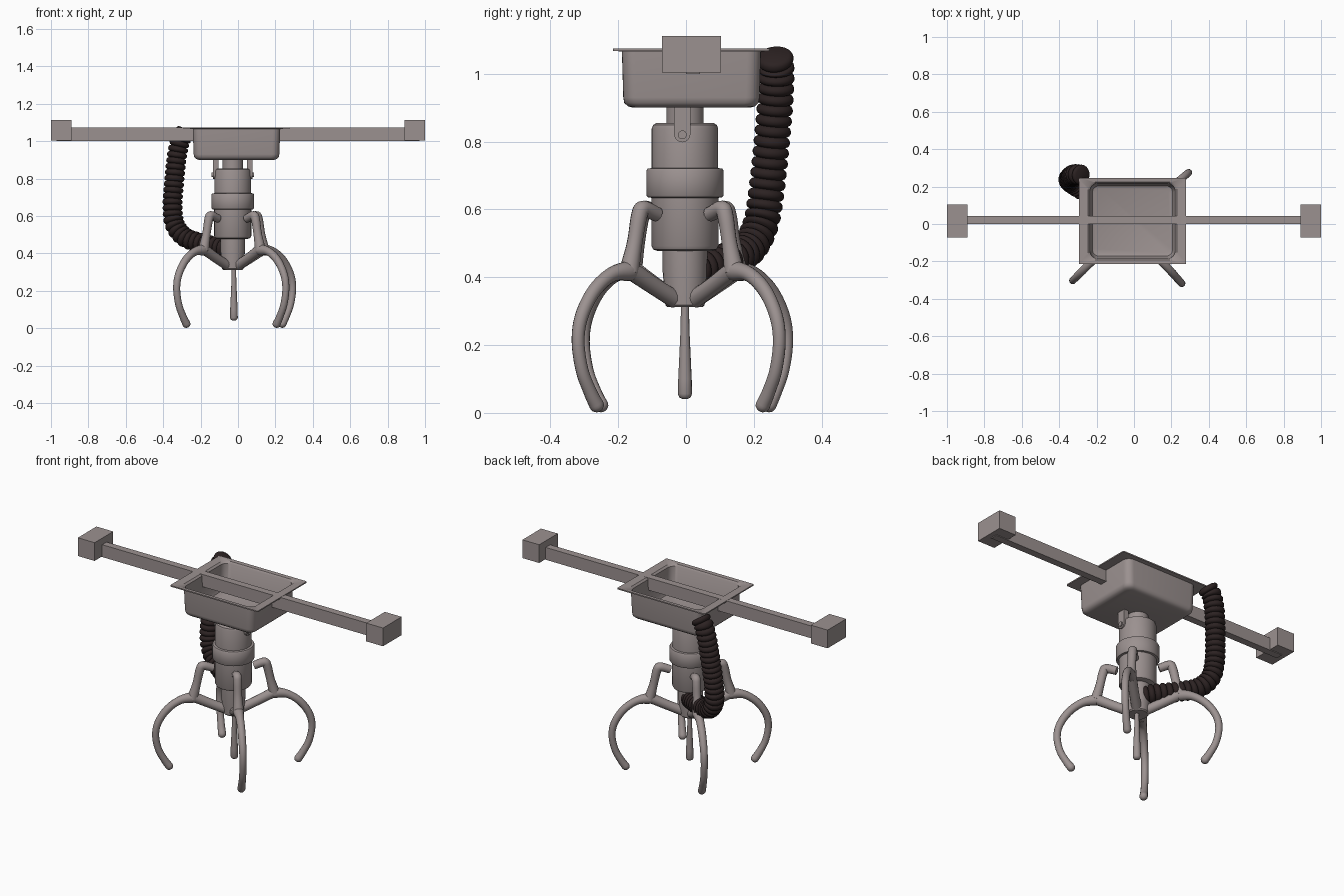
import bpy, bmesh, math
from mathutils import Vector, Quaternion

if "Cube" in bpy.data.objects:
    bpy.data.objects.remove(bpy.data.objects["Cube"])


def material(name, rgb):
    m = bpy.data.materials.new(name)
    m.diffuse_color = (*rgb, 1)
    m.use_nodes = True
    m.node_tree.nodes["Principled BSDF"].inputs["Base Color"].default_value = m.diffuse_color
    return m


GREY = material("warm_grey", (0.33, 0.285, 0.28))
DARK = material("dark_brown", (0.025, 0.016, 0.016))
CX, CY = -0.028, -0.003          # axis of the claw


def finish(bm, name, mat, angle=None):
    bmesh.ops.recalc_face_normals(bm, faces=bm.faces)
    me = bpy.data.meshes.new(name)
    bm.to_mesh(me)
    bm.free()
    me.materials.append(mat)
    ob = bpy.data.objects.new(name, me)
    bpy.context.collection.objects.link(ob)
    if angle:
        bpy.ops.object.select_all(action='DESELECT')
        ob.select_set(True)
        bpy.context.view_layer.objects.active = ob
        bpy.ops.object.shade_smooth_by_angle(angle=math.radians(angle))
    return ob


def loft(bm, rings):
    """Skin a list of equally long point rings and cap both ends."""
    vs = [[bm.verts.new(p) for p in r] for r in rings]
    n = len(vs[0])
    for a, b in zip(vs, vs[1:]):
        for i in range(n):
            j = (i + 1) % n
            bm.faces.new((a[i], a[j], b[j], b[i]))
    bm.faces.new(vs[0])
    bm.faces.new(vs[-1])


def box(name, x0, x1, y0, y1, z0, z1):
    bm = bmesh.new()
    loft(bm, [[(x0, y0, z), (x1, y0, z), (x1, y1, z), (x0, y1, z)] for z in (z0, z1)])
    return finish(bm, name, GREY)


def lathe(name, profile, n=40):
    bm = bmesh.new()
    loft(bm, [[(CX + r * math.cos(2 * math.pi * i / n), CY + r * math.sin(2 * math.pi * i / n), z)
               for i in range(n)] for r, z in profile])
    return finish(bm, name, GREY, 35)


def spline(pts, steps):
    """Catmull-Rom through points whose extra entry is the radius."""
    p = [Vector(q) for q in pts]
    p = [2 * p[0] - p[1]] + p + [2 * p[-1] - p[-2]]
    out = []
    for i in range(1, len(p) - 2):
        a, b, c, d = p[i - 1:i + 3]
        for k in range(steps):
            t = k / steps
            out.append(0.5 * (2 * b + (c - a) * t + (2 * a - 5 * b + 4 * c - d) * t * t
                              + (3 * b - a - 3 * c + d) * t ** 3))
    return out + [p[-2]]


def tube(bm, path, n=14):
    """Sweep a circle along 4D points (x, y, z, radius)."""
    pos = [q.to_3d() for q in path]
    rings, u, last = [], None, None
    for i, c in enumerate(pos):
        t = (pos[min(i + 1, len(pos) - 1)] - pos[max(i - 1, 0)]).normalized()
        u = t.orthogonal().normalized() if u is None else last.rotation_difference(t) @ u
        last, w, r = t, t.cross(u), path[i][3]
        rings.append([c + r * (u * math.cos(2 * math.pi * k / n) + w * math.sin(2 * math.pi * k / n))
                      for k in range(n)])
    loft(bm, rings)


# Overhead beam and end blocks
box("beam", -0.97, 0.97, 0.0, 0.042, 1.0, 1.073)
for side, nm in ((-1, "left"), (1, "right")):
    x = sorted((side * 0.89, side * 1.0))
    box(nm + "_end_block", x[0], x[1], -0.071, 0.103, 1.004, 1.112)


# Open tray with a thin flange
def rounded_rect(hx, hy, r, z, cx=-0.008, cy=0.016, k=6):
    pts = []
    for q, (sx, sy) in enumerate(((1, 1), (-1, 1), (-1, -1), (1, -1))):
        for i in range(k + 1):
            a = math.pi / 2 * (q + i / k)
            pts.append((cx + sx * (hx - r) + r * math.cos(a), cy + sy * (hy - r) + r * math.sin(a), z))
    return pts


bm = bmesh.new()
loft(bm, [rounded_rect(*a) for a in (
    (0.200, 0.172, 0.03, 0.900), (0.215, 0.187, 0.035, 0.904), (0.226, 0.198, 0.04, 0.914),
    (0.229, 0.201, 0.04, 0.930), (0.234, 0.205, 0.04, 1.066), (0.287, 0.231, 0.008, 1.067),
    (0.287, 0.231, 0.008, 1.074), (0.238, 0.208, 0.04, 1.072), (0.228, 0.200, 0.04, 1.062),
    (0.222, 0.194, 0.04, 0.930), (0.215, 0.187, 0.035, 0.914), (0.200, 0.172, 0.03, 0.908))])
finish(bm, "tray", GREY, 40)

# Central body: neck, motor housing, collar, lower housing, core
lathe("neck", [(0.055, 0.84), (0.055, 0.905)])
lathe("motor_housing", [(0.098, 0.715), (0.098, 0.838), (0.094, 0.849), (0.084, 0.855)])
lathe("collar", [(0.098, 0.634), (0.110, 0.636), (0.114, 0.642), (0.114, 0.714), (0.110, 0.720), (0.098, 0.722)])
lathe("lower_housing", [(0.082, 0.478), (0.094, 0.482), (0.099, 0.492), (0.099, 0.64)])
lathe("core", [(0.052, 0.312), (0.058, 0.318), (0.066, 0.42), (0.066, 0.485)], 24)

# Hanging straps with a bolt on each side of the motor housing
for side, nm in ((-1, "left"), (1, "right")):
    bm = bmesh.new()
    outline = [(-0.024, 0.905)] + [(0.024 * math.cos(a), 0.822 + 0.024 * math.sin(a)) for a in
                                   [math.pi + math.pi * i / 10 for i in range(11)]] + [(0.024, 0.905)]
    loft(bm, [[(CX + side * d, CY - 0.008 + y, z) for y, z in outline] for d in (0.075, 0.106)])
    finish(bm, nm + "_strap", GREY, 35)
    bm = bmesh.new()
    tube(bm, [Vector((CX + side * d, CY - 0.008, 0.82, 0.013)) for d in (0.09, 0.113)])
    finish(bm, nm + "_bolt", GREY, 35)

# Four claws: upper arm, lower arm and hooked finger as (distance out, height, radius)
UPPER = [(0.11, 0.585, 0.022), (0.165, 0.602, 0.024), (0.182, 0.58, 0.024),
         (0.20, 0.50, 0.023), (0.222, 0.415, 0.030)]
LOWER = [(0.04, 0.335, 0.027), (0.12, 0.372, 0.026), (0.215, 0.42, 0.028)]
FINGER = [(0.19, 0.412, 0.016), (0.22, 0.418, 0.029), (0.29, 0.408, 0.022), (0.36, 0.36, 0.021),
          (0.41, 0.285, 0.020), (0.424, 0.21, 0.019), (0.408, 0.125, 0.019), (0.375, 0.06, 0.020),
          (0.35, 0.022, 0.022)]
for nm, deg in (("front_left", 225), ("front_right", 312), ("back_right", 41), ("back_left", 135)):
    c, s = math.cos(math.radians(deg)), math.sin(math.radians(deg))
    bm = bmesh.new()
    for part in (UPPER, LOWER, FINGER):
        path = spline([(CX + r * c, CY + r * s, z, w) for r, z, w in part], 6)
        if part is FINGER:       # rounded fingertip
            e, d = path[-1], (path[-1] - path[-2]).to_3d().normalized()
            path += [(e.to_3d() + d * e[3] * math.sin(a) * 0.9).to_4d() for a in (0.5, 1.0, 1.4)]
            for k, a in enumerate((0.5, 1.0, 1.4)):
                path[k - 3][3] = e[3] * math.cos(a)
        tube(bm, path)
    finish(bm, nm + "_claw", GREY, 50)

# Thin tapered rod below the core
bm = bmesh.new()
tube(bm, [Vector((CX + 0.006, CY, z, r)) for z, r in
          ((0.33, 0.012), (0.25, 0.013), (0.1, 0.02), (0.056, 0.021), (0.046, 0.017), (0.041, 0.008))])
finish(bm, "centre_rod", GREY, 50)

# Corrugated hose from the tray corner down to the core
HOSE = [(-0.275, 0.262, 1.055), (-0.305, 0.266, 1.01), (-0.325, 0.264, 0.93), (-0.340, 0.253, 0.80),
        (-0.350, 0.238, 0.66), (-0.338, 0.220, 0.555), (-0.285, 0.185, 0.487), (-0.20, 0.135, 0.455),
        (-0.11, 0.075, 0.435), (-0.04, 0.02, 0.42)]
fine = [q.to_3d() for q in spline(HOSE, 40)]
dist = [0.0]
for a, b in zip(fine, fine[1:]):
    dist.append(dist[-1] + (b - a).length)
ridges, per = 29, 8
path, j = [], 0
for k in range(ridges * per + 1):
    d = dist[-1] * k / (ridges * per)
    while j < len(dist) - 2 and dist[j + 1] < d:
        j += 1
    p = fine[j].lerp(fine[j + 1], (d - dist[j]) / (dist[j + 1] - dist[j]))
    path.append(Vector((*p, 0.041 + 0.013 * math.sqrt(abs(math.sin(math.pi * k / per))))))
bm = bmesh.new()
tube(bm, path, 24)
finish(bm, "hose", DARK, 60)
